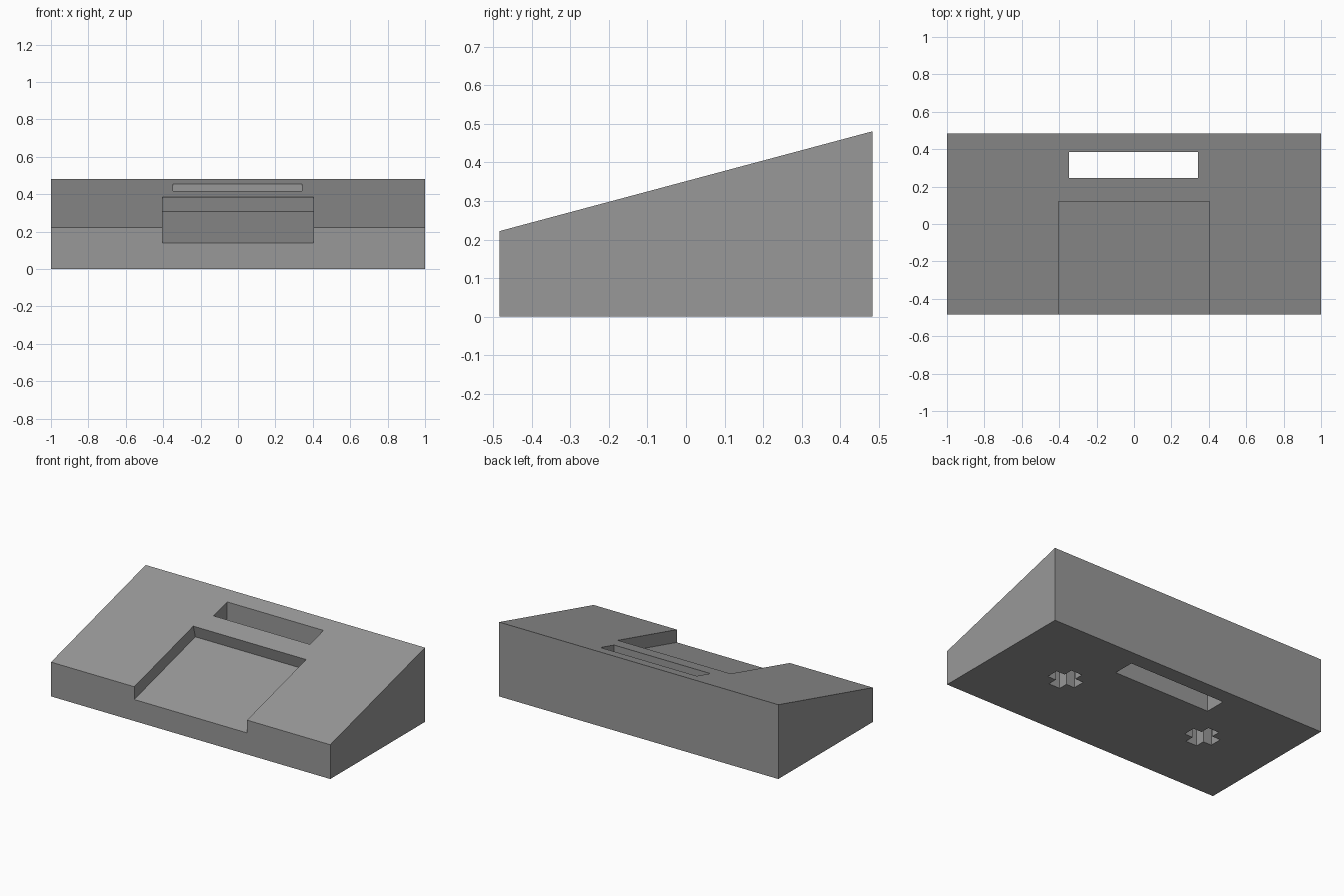
import bpy, bmesh
from mathutils import Vector

if "Cube" in bpy.data.objects:
    bpy.data.objects.remove(bpy.data.objects["Cube"])

HALF_DEPTH = 0.484
Z_FRONT, Z_BACK = 0.222, 0.481
SLOPE = Vector((0, 2 * HALF_DEPTH, Z_BACK - Z_FRONT)).normalized()
NORMAL = Vector((0, -SLOPE.z, SLOPE.y))

grey = bpy.data.materials.new("mid grey")
grey.diffuse_color = (0.318, 0.318, 0.318, 1)
grey.use_nodes = True
grey.node_tree.nodes["Principled BSDF"].inputs["Base Color"].default_value = grey.diffuse_color


def prism(name, points, sweep):
    """Closed solid: a planar outline swept along a vector."""
    bm = bmesh.new()
    face = bm.faces.new([bm.verts.new(p) for p in points])
    moved = bmesh.ops.extrude_face_region(bm, geom=[face])
    bmesh.ops.translate(bm, vec=sweep,
                        verts=[v for v in moved["geom"] if isinstance(v, bmesh.types.BMVert)])
    bmesh.ops.recalc_face_normals(bm, faces=bm.faces)
    mesh = bpy.data.meshes.new(name)
    bm.to_mesh(mesh)
    bm.free()
    mesh.materials.append(grey)
    obj = bpy.data.objects.new(name, mesh)
    bpy.context.collection.objects.link(obj)
    return obj


# Sloped wedge body
body = prism("wedge_body",
             [(-1, -HALF_DEPTH, 0), (-1, HALF_DEPTH, 0),
              (-1, HALF_DEPTH, Z_BACK), (-1, -HALF_DEPTH, Z_FRONT)], (2, 0, 0))

# Tray recess, parallel to the slope and open at the front
rim = Vector((-0.404, 0.12, Z_FRONT + (0.12 + HALF_DEPTH) * SLOPE.z / SLOPE.y))
floor = rim - NORMAL * 0.08
cutters = [prism("tray_cutter",
                 [floor, rim + NORMAL * 0.2, rim + NORMAL * 0.2 - SLOPE * 0.9, floor - SLOPE * 0.9],
                 (0.808, 0, 0))]

# Vertical through slot
cutters.append(prism("slot_cutter",
                     [(-0.347, 0.246, -0.1), (0.343, 0.246, -0.1),
                      (0.343, 0.385, -0.1), (-0.347, 0.385, -0.1)], (0, 0, 0.8)))

# Cross-shaped sockets in the underside
L, W = 0.1, 0.04
quarter = [(L, -W), (L, W), (W, W)]
for side in (-1, 1):
    outline = []
    for turn in range(4):
        for x, y in quarter:
            for _ in range(turn):
                x, y = -y, x
            outline.append((side * 0.515 + x, y, -0.1))
    cutters.append(prism("cross_socket_cutter", outline, (0, 0, 0.25)))

# Carve everything out of the body
for cutter in cutters:
    mod = body.modifiers.new(cutter.name, "BOOLEAN")
    mod.operation, mod.solver, mod.object = "DIFFERENCE", "EXACT", cutter
    cutter.hide_render = True

bpy.context.view_layer.update()
carved = bpy.data.meshes.new_from_object(
    body.evaluated_get(bpy.context.evaluated_depsgraph_get()))
body.modifiers.clear()
body.data = carved
carved.materials.clear()
carved.materials.append(grey)
for poly in carved.polygons:
    poly.material_index = 0
for cutter in cutters:
    bpy.data.objects.remove(cutter)
